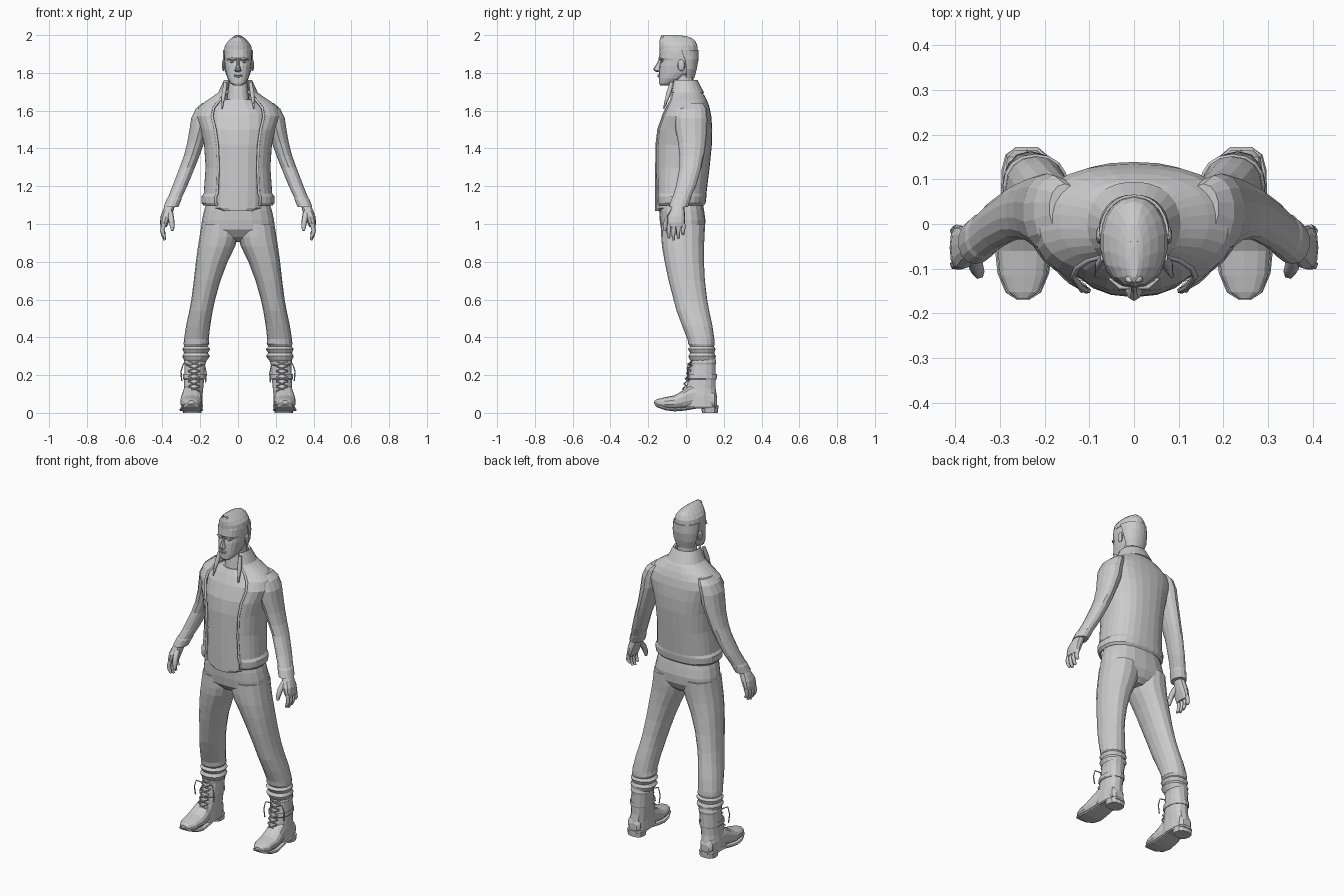
import bpy, bmesh, math

def ring_point(r, t, p, axis):
    # r = (level, x0, x1, v0, v1): extents of a rounded cross-section; t=0 is front/bottom
    h, x0, x1, v0, v1 = r
    s, c = math.sin(t), -math.cos(t)
    x = (x0 + x1) / 2 + (x1 - x0) / 2 * math.copysign(abs(s) ** (2 / p), s)
    v = (v0 + v1) / 2 + (v1 - v0) / 2 * math.copysign(abs(c) ** (2 / p), c)
    return (x, v, h) if axis == 'z' else (x, h, v)

def loft(name, rings, n=16, p=2.3, axis='z', mirror=False, gap=None, thick=0.01):
    bm = bmesh.new()
    if gap is None:
        ts = [2 * math.pi * i / n for i in range(n)]
    else:
        a, b = gap
        ts = [math.radians(a + (b - a) * i / n) for i in range(n + 1)]
    rows = [[bm.verts.new(ring_point(r, t, p, axis)) for t in ts] for r in rings]
    m = len(ts)
    for lo, hi in zip(rows, rows[1:]):
        for i in range(m if gap is None else m - 1):
            j = (i + 1) % m
            bm.faces.new((lo[i], lo[j], hi[j], hi[i]))
    if gap is None:
        bm.faces.new(rows[0])
        bm.faces.new(rows[-1])
    bmesh.ops.recalc_face_normals(bm, faces=bm.faces)
    me = bpy.data.meshes.new(name)
    bm.to_mesh(me)
    bm.free()
    ob = bpy.data.objects.new(name, me)
    bpy.context.collection.objects.link(ob)
    if gap is not None:
        md = ob.modifiers.new("thickness", 'SOLIDIFY')
        md.thickness, md.offset = thick, 0
    if mirror:
        ob.modifiers.new("mirror", 'MIRROR').use_clip = False
    return ob

def sym(rows):
    return [(z, -x, x, y0, y1) for z, x, y0, y1 in rows]

def tube(name, paths, r, radii=None, both=True):
    cu = bpy.data.curves.new(name, 'CURVE')
    cu.dimensions, cu.bevel_depth, cu.bevel_resolution = '3D', r, 1
    cu.use_fill_caps = True
    for pts in paths:
        for s in ((1, -1) if both else (1,)):
            sp = cu.splines.new('POLY')
            sp.points.add(len(pts) - 1)
            for i, q in enumerate(pts):
                sp.points[i].co = (s * q[0], q[1], q[2], 1)
                sp.points[i].radius = radii[i] if radii else 1
    ob = bpy.data.objects.new(name, cu)
    bpy.context.collection.objects.link(ob)

# head, neck, hair
loft("head", sym([(1.733, .022, -.136, -.09), (1.745, .04, -.143, -.06), (1.77, .055, -.144, -.01),
    (1.80, .064, -.143, .03), (1.84, .071, -.14, .05), (1.865, .073, -.134, .056),
    (1.88, .074, -.143, .058), (1.92, .073, -.139, .056), (1.95, .06, -.125, .045)]), 20)
loft("neck", sym([(1.60, .075, -.07, .06), (1.66, .06, -.078, .045),
    (1.72, .052, -.07, .04), (1.79, .052, -.06, .04)]))
loft("hair_top", sym([(1.912, .076, -.139, .062), (1.945, .07, -.141, .06), (1.967, .054, -.141, .05),
    (1.984, .036, -.137, .032), (1.995, .02, -.13, .0), (2.0, .009, -.12, -.05)]), 18, 2.1)
loft("hair_back", sym([(1.775, .054, -.05, .042), (1.82, .07, -.06, .054), (1.87, .076, -.09, .063),
    (1.92, .076, -.13, .063)]), 14, 2.2, gap=(95, 265), thick=.006)
tube("hair_tufts", [[(.0, -.115 + .03 * i, 1.975), (.012, -.125 + .03 * i, 1.99), (.006, -.13 + .03 * i, 1.997)]
    for i in range(4)], .013, [1, .7, .2])

# face details
loft("nose", sym([(1.806, .012, -.158, -.13), (1.812, .019, -.17, -.13), (1.822, .014, -.173, -.13),
    (1.845, .008, -.157, -.13), (1.868, .007, -.145, -.125)]), 8, 2)
tube("lips", [[(0, -.146, z), (.014, -.143, z), (.025, -.136, z)] for z in (1.781, 1.788)], .005, [1, .9, .3])
tube("brow", [[(.01, -.142, 1.871), (.032, -.141, 1.876), (.055, -.122, 1.869)]], .006, [.8, 1, .5])
for name, loc, sc in (("ear", (.077, -.025, 1.84), (.009, .02, .031)),
                      ("eye", (.031, -.127, 1.859), (.012, .009, .006))):
    for s in (1, -1):
        bpy.ops.mesh.primitive_uv_sphere_add(segments=10, ring_count=6, location=(s * loc[0], loc[1], loc[2]))
        ob = bpy.context.object
        ob.name, ob.scale = name, sc

# shirt
loft("shirt", sym([(1.068, .10, -.164, .03), (1.085, .15, -.164, .07), (1.18, .15, -.164, .09),
    (1.3, .152, -.163, .10), (1.42, .16, -.162, .11), (1.5, .175, -.152, .11), (1.58, .175, -.125, .11),
    (1.63, .13, -.1, .09), (1.66, .075, -.083, .06)]), 20, 2.2)

# open jacket with trimmed front edges
jacket = sym([(1.10, .18, -.155, .09), (1.112, .19, -.162, .10), (1.145, .19, -.165, .104), (1.16, .178, -.164, .104),
    (1.3, .168, -.168, .121), (1.42, .176, -.168, .133), (1.5, .195, -.16, .135), (1.57, .222, -.134, .13),
    (1.615, .208, -.112, .121), (1.65, .165, -.093, .109), (1.68, .12, -.084, .094), (1.705, .085, -.08, .075)])
loft("jacket", jacket, 24, 2.4, gap=(34, 326), thick=.008)
edge = [ring_point(r, math.radians(34), 2.4, 'z') for r in jacket]
tube("jacket_trim", [[(x, y - .002, z) for x, y, z in edge]], .007)
loft("collar", sym([(1.70, .082, -.085, .075), (1.755, .067, -.075, .052), (1.76, .073, -.079, .06),
    (1.695, .102, -.094, .092)]), 18, 2.2, gap=(42, 318), thick=.006)
tube("collar_tip", [[(.066, -.075, 1.75), (.075, -.092, 1.69), (.085, -.118, 1.61)]], .013, [.8, 1, .3])

# sleeves
loft("sleeve", [(1.64, .12, .19, -.02, .09), (1.61, .13, .225, -.05, .108), (1.56, .14, .249, -.06, .113),
    (1.5, .15, .258, -.055, .112), (1.43, .178, .27, -.042, .105), (1.36, .203, .288, -.035, .095),
    (1.3, .227, .31, -.034, .082), (1.2, .268, .348, -.053, .052), (1.14, .297, .372, -.072, .026),
    (1.13, .298, .38, -.078, .024), (1.09, .315, .394, -.09, .01)], 14, 2.1, mirror=True)

# hands
loft("palm", [(1.11, .33, .378, -.068, -.01), (1.075, .34, .397, -.082, -.008), (1.04, .353, .41, -.1, -.004),
    (1.01, .366, .413, -.102, -.004), (.985, .377, .41, -.096, -.008)], 12, 2.5, mirror=True)
fingers = []
for i, tip in enumerate((.925, .915, .922, .945)):
    y = -.088 + .025 * i
    fingers.append([(.393, y, 1.0), (.401, y - .003, .965), (.396, y - .004, (tip + .965) / 2), (.386, y - .002, tip)])
tube("finger", fingers, .0125, [1, .95, .85, .55])
tube("thumb", [[(.36, -.07, 1.06), (.353, -.098, 1.025), (.348, -.11, .99), (.347, -.113, .965)]], .016, [1.1, 1, .85, .5])

# trousers
loft("trouser_hips", sym([(1.13, .16, -.14, .085), (1.07, .18, -.142, .096), (1.02, .191, -.139, .103),
    (.97, .196, -.132, .1), (.93, .14, -.10, .08), (.905, .05, -.05, .05)]), 20, 2.5)
loft("trouser_leg", [(1.0, .0, .193, -.132, .101), (.93, .0, .204, -.131, .098), (.88, .016, .212, -.127, .095),
    (.8, .055, .223, -.113, .095), (.7, .093, .234, -.092, .1), (.6, .121, .247, -.066, .112),
    (.54, .134, .258, -.05, .123), (.46, .147, .275, -.02, .14), (.39, .155, .286, .008, .15),
    (.365, .152, .288, .012, .152), (.352, .162, .284, .022, .148), (.338, .147, .294, .01, .157),
    (.318, .160, .286, .022, .15), (.300, .149, .295, .012, .158), (.282, .162, .287, .02, .155),
    (.272, .168, .282, .028, .15)], 16, 2.2, mirror=True)

# boots
loft("boot_shaft", [(.30, .175, .28, .03, .152), (.268, .168, .288, .024, .16), (.255, .172, .284, .026, .157),
    (.19, .177, .286, .015, .157), (.13, .183, .288, .0, .157), (.09, .187, .293, -.02, .163),
    (.03, .185, .295, -.02, .166)], 14, 2.3, mirror=True)
loft("boot_foot", [(-.167, .235, .262, .052, .066), (-.152, .212, .284, .036, .073), (-.115, .195, .301, .024, .082),
    (-.06, .189, .306, .02, .093), (-.015, .191, .302, .022, .12), (.03, .196, .294, .026, .15),
    (.1, .194, .29, .026, .14), (.15, .2, .285, .026, .11), (.165, .215, .268, .026, .08)],
    14, 2.5, 'y', mirror=True)
loft("boot_sole", [(-.17, .235, .262, .048, .058), (-.153, .208, .288, .03, .046), (-.11, .19, .306, .014, .032),
    (-.06, .184, .311, .008, .026), (-.01, .187, .306, .012, .03), (.05, .19, .298, .022, .038),
    (.12, .187, .297, .022, .038), (.155, .195, .288, .022, .038), (.172, .215, .265, .022, .038)],
    12, 4, 'y', mirror=True)
loft("boot_heel", [(0, .193, .29, .085, .168), (.03, .19, .294, .08, .17)], 12, 2.6, mirror=True)
loft("boot_strap", [(.20, .174, .289, .011, .161), (.205, .171, .292, .008, .163),
    (.182, .172, .293, .004, .163), (.176, .176, .289, .008, .161)], 14, 2.3, mirror=True)

# laces and loose ends
laces = []
for i in range(6):
    z, y = .115 + .027 * i, -.012 + .007 * i
    laces += [[(.203, y + .008, z), (.232, y - .004, z + .012), (.262, y + .008, z + .024)],
              [(.262, y + .008, z), (.232, y - .006, z + .012), (.203, y + .008, z + .024)]]
laces += [[(.262, .028, .25), (.288, .01, .262), (.302, .012, .22), (.298, .018, .17)],
          [(.203, .028, .25), (.178, .01, .255), (.168, .008, .21), (.172, .012, .16)]]
tube("lace", laces, .0035)
